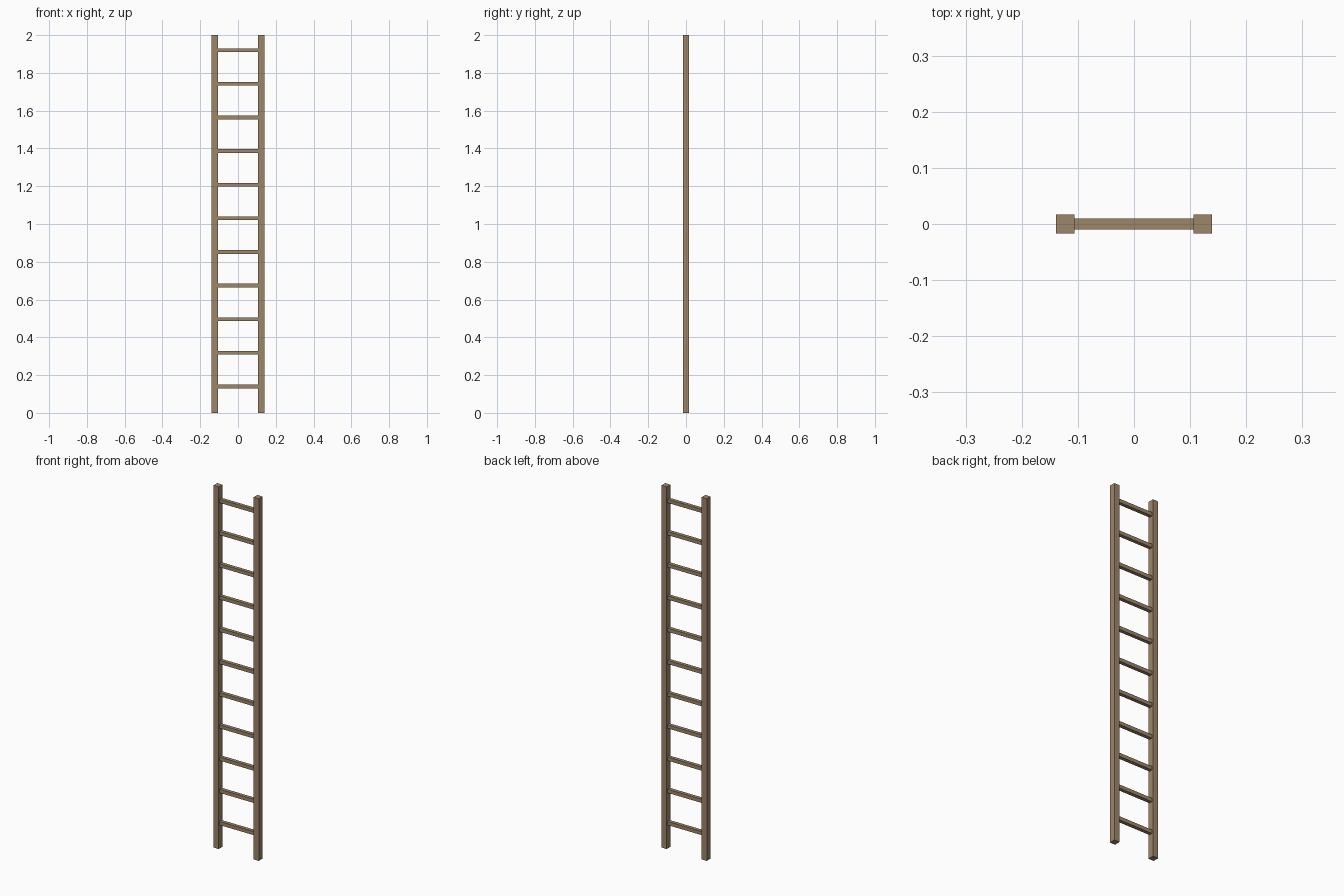
import bpy

if "Cube" in bpy.data.objects:
    bpy.data.objects.remove(bpy.data.objects["Cube"])

wood = bpy.data.materials.new("brown wood")
wood.diffuse_color = (0.34, 0.238, 0.14, 1)
wood.use_nodes = True
wood.node_tree.nodes["Principled BSDF"].inputs["Base Color"].default_value = wood.diffuse_color


def box(name, center, size):
    bpy.ops.mesh.primitive_cube_add(size=1, location=center)
    ob = bpy.context.object
    ob.name = name
    ob.scale = size
    bpy.ops.object.transform_apply(location=False, rotation=False, scale=True)
    ob.data.materials.append(wood)
    return ob


# Side rails
for side, label in ((-1, "left"), (1, "right")):
    box(label + "_rail", (side * 0.1225, 0, 1.0), (0.033, 0.034, 2.0))

# Evenly spaced rungs between the rails
for i in range(11):
    box(f"rung_{i + 1}", (0, 0, 0.14 + i * 0.178), (0.214, 0.02, 0.02))
